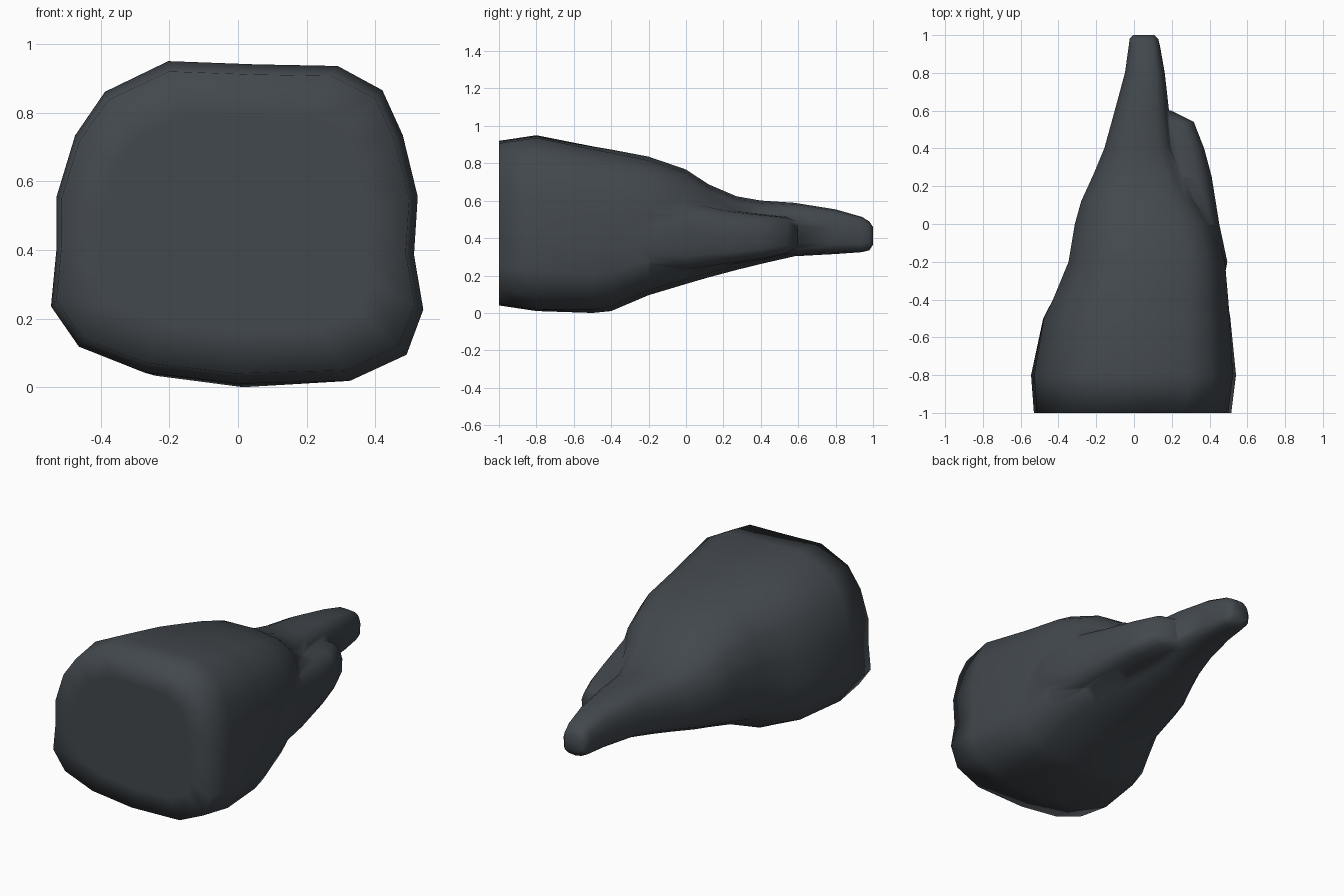
import bpy, bmesh, math

if "Cube" in bpy.data.objects:
    bpy.data.objects.remove(bpy.data.objects["Cube"])

# Outline of the blunt front end, normalised to -1..1 in both directions
OUTLINE = [(-.37, 1), (.1, .98), (.54, .97), (.78, .82), (.89, .54), (.97, .16),
           (.95, -.2), (1, -.54), (.91, -.82), (.61, -.98), (0, -1), (-.5, -.93),
           (-.85, -.77), (-1, -.52), (-.97, -.16), (-.97, .16), (-.87, .54), (-.71, .81)]


def ring(bm, y, x0, x1, z0, z1, roundness):
    """One cross-section: outline fitted to a box and blended toward an oval."""
    verts = []
    for u, v in OUTLINE:
        a = math.atan2(v, u)
        c, s = math.cos(a), math.sin(a)
        ou = math.copysign(abs(c) ** .8, c)
        ov = math.copysign(abs(s) ** .8, s)
        u += (ou - u) * roundness
        v += (ov - v) * roundness
        verts.append(bm.verts.new(((x0 + x1) / 2 + u * (x1 - x0) / 2, y,
                                   (z0 + z1) / 2 + v * (z1 - z0) / 2)))
    return verts


def loft(name, sections):
    bm = bmesh.new()
    rings = [ring(bm, *s) for s in sections]
    n = len(OUTLINE)
    for a, b in zip(rings, rings[1:]):
        for i in range(n):
            j = (i + 1) % n
            bm.faces.new((a[i], a[j], b[j], b[i]))
    bm.faces.new(rings[0])
    bm.faces.new(rings[-1])
    bmesh.ops.recalc_face_normals(bm, faces=bm.faces)
    mesh = bpy.data.meshes.new(name)
    bm.to_mesh(mesh)
    bm.free()
    obj = bpy.data.objects.new(name, mesh)
    bpy.context.collection.objects.link(obj)
    return obj


# Main rock: y, left, right, bottom, top, roundness
rock = loft("rock_body", [
    (-1, -.40, .39, .16, .79, 0),
    (-1, -.53, .515, .04, .92, 0),
    (-.8, -.545, .54, .01, .95, 0),
    (-.5, -.49, .52, .0, .895, .2),
    (-.4, -.44, .51, .01, .88, .35),
    (-.2, -.355, .49, .095, .84, .5),
    (0, -.32, .43, .155, .77, .6),
    (.12, -.285, .355, .19, .69, .7),
    (.27, -.215, .275, .23, .625, .8),
    (.4, -.16, .215, .262, .602, .8),
    (.58, -.11, .19, .303, .59, .7),
    (.8, -.05, .165, .315, .555, .5),
    (.94, -.03, .14, .325, .515, .4),
    (.98, -.025, .13, .335, .49, .4),
    (1, -.005, .11, .365, .46, .4)])

# Low shoulder bulging from the right flank
shoulder = loft("rock_shoulder", [
    (-.35, .1, .47, .25, .62, .5),
    (-.2, .1, .498, .22, .62, .5),
    (0, .1, .455, .22, .6, .5),
    (.25, .05, .415, .26, .55, .5),
    (.4, .05, .375, .285, .53, .4),
    (.54, .03, .32, .315, .515, .3),
    (.6, .03, .2, .35, .49, .3)])

# Fuse the shoulder into the body
mod = rock.modifiers.new("fuse", 'BOOLEAN')
mod.operation = 'UNION'
mod.solver = 'EXACT'
mod.object = shoulder
bpy.context.view_layer.objects.active = rock
rock.select_set(True)
bpy.ops.object.modifier_apply(modifier=mod.name)
bpy.data.objects.remove(shoulder)

# Dark slate material and smooth shading
slate = bpy.data.materials.new("slate")
slate.diffuse_color = (.055, .065, .075, 1)
slate.use_nodes = True
slate.node_tree.nodes["Principled BSDF"].inputs["Base Color"].default_value = slate.diffuse_color
rock.data.materials.clear()
rock.data.materials.append(slate)
for p in rock.data.polygons:
    p.material_index = 0
    p.use_smooth = True
